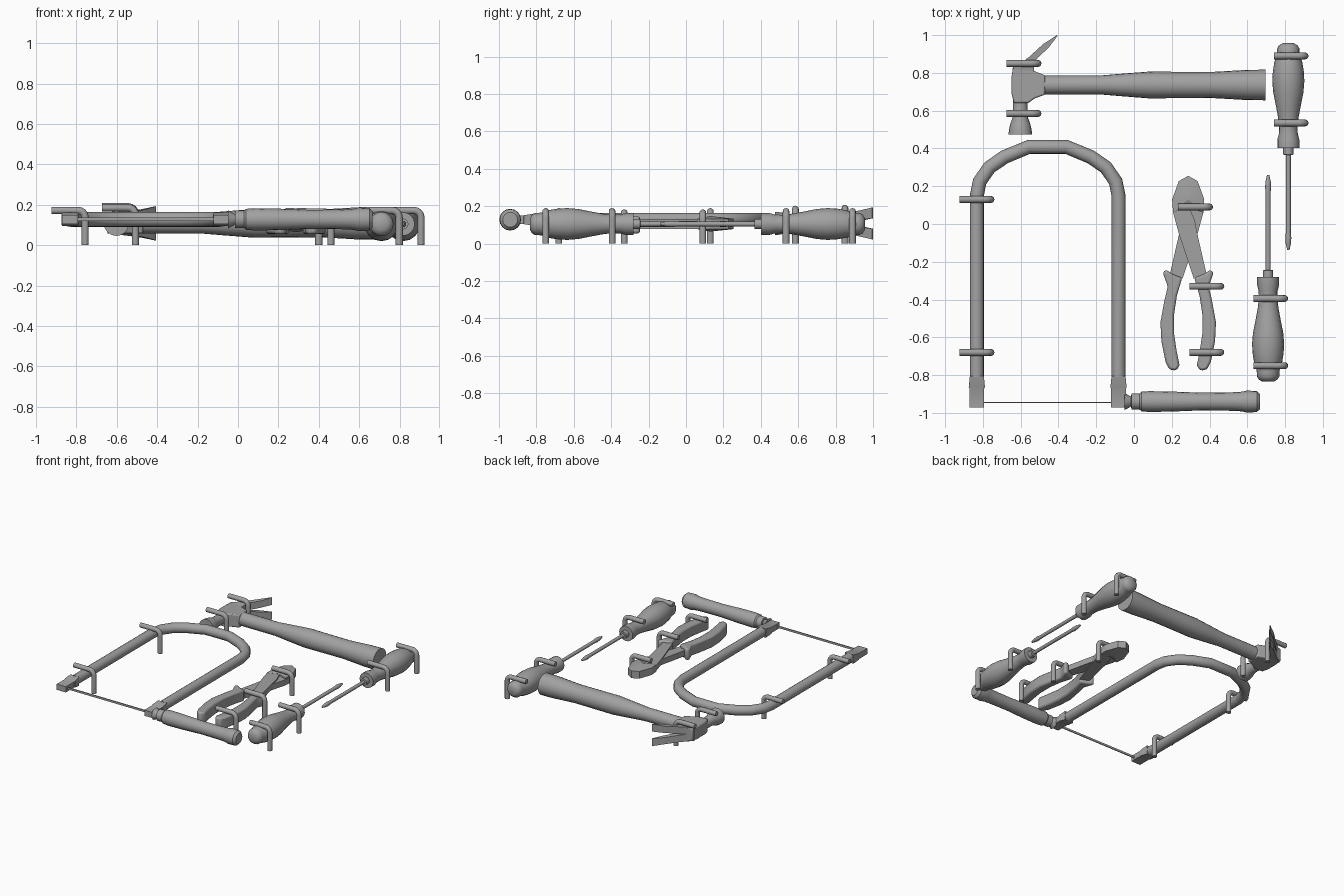
import bpy, bmesh, math
from mathutils import Vector as V

if "Cube" in bpy.data.objects:
    bpy.data.objects.remove(bpy.data.objects["Cube"])

# dark grey paint for every part
GREY = bpy.data.materials.new("dark_grey")
GREY.diffuse_color = (.36, .36, .36, 1)
GREY.use_nodes = True
GREY.node_tree.nodes["Principled BSDF"].inputs["Base Color"].default_value = GREY.diffuse_color


def loft(name, rings, angle=35, bevel=0):
    """Skin a list of equal-length rings and cap both ends."""
    bm = bmesh.new()
    vs = [[bm.verts.new(p) for p in ring] for ring in rings]
    n = len(rings[0])
    for a, b in zip(vs, vs[1:]):
        for i in range(n):
            j = (i + 1) % n
            bm.faces.new((a[i], a[j], b[j], b[i]))
    bm.faces.new(vs[0])
    bm.faces.new(vs[-1])
    bmesh.ops.recalc_face_normals(bm, faces=bm.faces)
    me = bpy.data.meshes.new(name)
    bm.to_mesh(me)
    bm.free()
    me.materials.append(GREY)
    ob = bpy.data.objects.new(name, me)
    bpy.context.collection.objects.link(ob)
    if bevel:
        m = ob.modifiers.new("bevel", 'BEVEL')
        m.width, m.segments = bevel, 2
    bpy.ops.object.select_all(action='DESELECT')
    bpy.context.view_layer.objects.active = ob
    ob.select_set(True)
    bpy.ops.object.shade_smooth_by_angle(angle=math.radians(angle))
    return ob


def circle(p, side, up, r, n):
    return [p + r * (math.cos(2 * math.pi * i / n) * side + math.sin(2 * math.pi * i / n) * up)
            for i in range(n)]


def lathe(name, profile, origin, axis, n=16):
    """Turned part: profile of (distance along axis, radius)."""
    axis, up = V(axis), V((0, 0, 1))
    return loft(name, [circle(V(origin) + axis * d, axis.cross(up), up, r, n) for d, r in profile])


def sweep(name, path, normal, r, n=12):
    """Round bar along a flat path whose plane has the given normal."""
    path, normal = [V(p) for p in path], V(normal)
    rings = []
    for i, p in enumerate(path):
        a = (p - path[i - 1]).normalized() if i else None
        b = (path[i + 1] - p).normalized() if i + 1 < len(path) else None
        t = ((a or b) + (b or a)).normalized()
        rings.append(circle(p, t.cross(normal), normal, r, n))
    return loft(name, rings, 50)


def prism(name, pts, z0, z1, bevel=0):
    return loft(name, [[V((x, y, z)) for x, y in pts] for z in (z0, z1)], bevel=bevel)


def box(name, x0, x1, y0, y1, z0, z1, bevel=0):
    return prism(name, [(x0, y0), (x1, y0), (x1, y1), (x0, y1)], z0, z1, bevel)


# wall hooks: (post x, y, bar height)
for x, y, z in [(-.757, .13, .172), (-.757, -.68, .172), (-.508, .85, .19), (-.508, .585, .185),
                (.4, .09, .165), (.46, -.33, .165), (.46, -.68, .165),
                (.906, .89, .172), (.906, .535, .172), (.798, -.395, .172), (.798, -.75, .172)]:
    path = [(x, y, 0)]
    for k in range(5):
        a = math.pi / 8 * k
        path.append((x - .035 + .035 * math.cos(a), y, z - .035 + .035 * math.sin(a)))
    path += [(x - .155, y, z), (x - .166, y, z)]
    sweep("hook", path, (0, 1, 0), .018)

# screwdrivers, measured from the handle butt
driver = [(0, .03), (.012, .05), (.03, .06), (.05, .06), (.065, .062), (.1, .074), (.15, .082),
          (.2, .085), (.26, .08), (.33, .066), (.39, .055), (.44, .049), (.48, .05), (.51, .058),
          (.555, .058)]
blade = [(.55, .027), (.59, .027), (.591, .013), (1.0, .013), (1.03, .016), (1.06, .014), (1.095, .006)]
for x, y, s in [(.817, .957, -1), (.71, -.835, 1)]:
    lathe("screwdriver_handle", driver, (x, y, .105), (0, s, 0))
    lathe("screwdriver_shaft", blade, (x, y, .105), (0, s, 0), 12)

# hammer handle and head
HZ = .108
lathe("hammer_handle", [(-.5, .05), (-.18, .05), (-.06, .06), (.08, .071), (.2, .07), (.41, .069),
                        (.5, .074), (.6, .08), (.697, .081)], (0, .736, HZ), (1, 0, 0), 20)
prism("hammer_body", [(-.636, .64), (-.56, .64), (-.525, .665), (-.47, .685), (-.47, .787),
                      (-.53, .81), (-.55, .85), (-.59, .85), (-.64, .84), (-.648, .78), (-.648, .69)],
      HZ - .05, HZ + .05, .008)
lathe("hammer_face", [(0, .062), (.025, .06), (.055, .053), (.09, .04), (.18, .038)],
      (-.602, .475, HZ), (0, 1, 0))

# split claw: outer edge, inner edge, gap and half-height at each station
for s in (-1, 1):
    rings = []
    for ox, oy, ix, iy, g, h in [(-.645, .82, -.53, .81, 0, .05), (-.6, .85, -.53, .85, 0, .055),
                                 (-.555, .885, -.51, .88, .006, .06), (-.48, .953, -.455, .93, .018, .07),
                                 (-.408, 1.0, -.405, .995, .028, .085)]:
        rings.append([V((ox, oy, HZ + s * g)), V((ix, iy, HZ + s * g)),
                      V((ix, iy, HZ + s * h)), V((ox, oy, HZ + s * h))])
    loft("hammer_claw", rings)

# saw frame
SZ, CX = .128, -.457
arch = [(.375, .15), (.36, .225), (.308, .3), (.228, .355), (.1, .408)]
half = [(.375, -.81)] + arch
path = [(CX - x, y, SZ) for x, y in half] + [(CX + x, y, SZ) for x, y in reversed(half)]
sweep("saw_frame", path, (0, 0, 1), .037, 16)
for s in (-1, 1):
    x = CX + s * .375
    loft("saw_frame_end", [[V((x + a * w, y, SZ + b * h)) for a, b in ((-1, -1), (1, -1), (1, 1), (-1, 1))]
                           for y, w, h in ((-.805, .037, .034), (-.865, .043, .024),
                                           (-.87, .039, .022), (-.972, .039, .022))])
box("saw_blade", -.8, -.11, -.948, -.942, SZ - .008, SZ + .008)

# saw handle
lathe("saw_ferrule", [(-.05, .045), (-.015, .026), (-.014, .043), (.03, .043), (.031, .03), (.05, .03)],
      (0, -.94, SZ), (1, 0, 0))
lathe("saw_handle", [(.03, .043), (.04, .052), (.08, .055), (.2, .053), (.35, .047), (.48, .048),
                     (.55, .05), (.575, .053), (.595, .058), (.65, .056), (.667, .04)],
      (0, -.94, SZ), (1, 0, 0))

# pliers: two crossing mirrored arms with grips
PX, PZ = .287, .105
arm = [(0, .25), (-.05, .215), (-.085, .13), (-.08, .06), (-.05, -.05), (.03, -.29), (.098, -.27),
       (.05, -.06), (.035, .02), (0, .1)]
grip = [(.032, -.285), (.085, -.265), (.115, -.242), (.136, -.255), (.108, -.33), (.125, -.4), (.147, -.52),
        (.142, -.62), (.12, -.73), (.1, -.77), (.065, -.777), (.045, -.75), (.06, -.68),
        (.075, -.58), (.075, -.48), (.06, -.38)]
for s in (-1, 1):
    prism("pliers_arm", [(PX + s * x, y) for x, y in arm], PZ - .022 + s * .005, PZ + .022 + s * .005)
    prism("pliers_grip", [(PX + s * x, y) for x, y in grip], PZ - .05, PZ + .04, .012)

# pliers jaw with bevelled faces rising to a peak
jaw = [(0, .255), (-.05, .227), (-.085, .13), (-.078, .06), (0, .09), (.078, .06),
       (.085, .13), (.05, .227)]
loft("pliers_jaw", [[V((PX + x * k, .13 + (y - .13) * k, PZ + z)) for x, y in jaw]
                    for z, k in ((-.04, .05), (-.027, 1), (.028, 1), (.042, .05))], 20)
